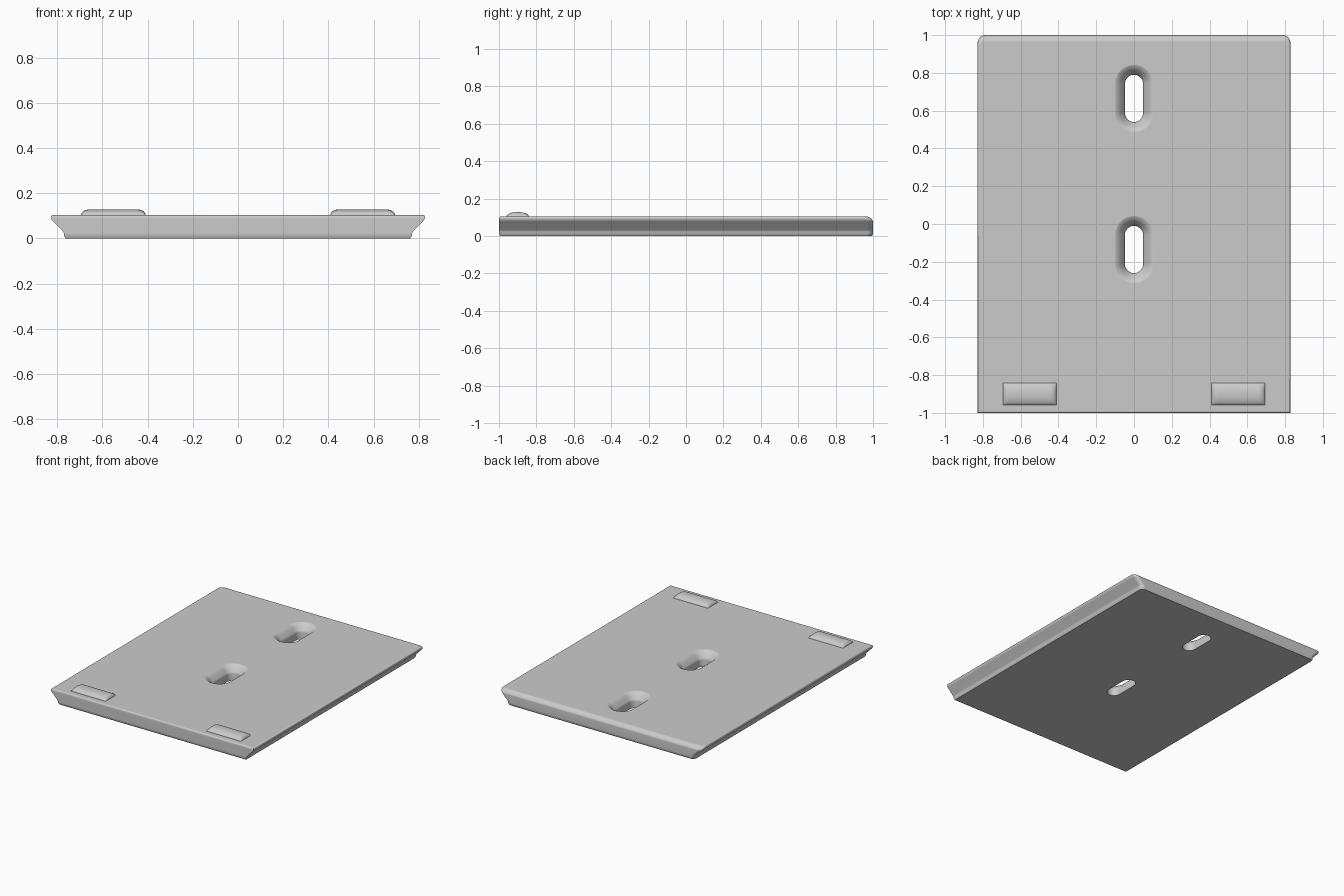
import bpy, bmesh, math

cube = bpy.data.objects.get("Cube")
if cube:
    bpy.data.objects.remove(cube, do_unlink=True)

grey = bpy.data.materials.new("light grey")
grey.use_nodes = True
grey.diffuse_color = (0.6, 0.6, 0.6, 1)
grey.node_tree.nodes["Principled BSDF"].inputs["Base Color"].default_value = (0.6, 0.6, 0.6, 1)

TOP = 0.104


def loft(name, rings):
    """Skin a stack of equal-length closed rings and cap both ends."""
    bm = bmesh.new()
    loops = [[bm.verts.new(p) for p in ring] for ring in rings]
    for a, b in zip(loops, loops[1:]):
        for i in range(len(a)):
            j = (i + 1) % len(a)
            bm.faces.new((a[i], a[j], b[j], b[i]))
    bm.faces.new(loops[0][::-1])
    bm.faces.new(loops[-1])
    bmesh.ops.recalc_face_normals(bm, faces=bm.faces)
    mesh = bpy.data.meshes.new(name)
    bm.to_mesh(mesh)
    bm.free()
    mesh.materials.append(grey)
    obj = bpy.data.objects.new(name, mesh)
    bpy.context.collection.objects.link(obj)
    return obj


def activate(obj):
    bpy.ops.object.select_all(action='DESELECT')
    obj.select_set(True)
    bpy.context.view_layer.objects.active = obj


def smooth(obj, degrees):
    activate(obj)
    bpy.ops.object.shade_smooth_by_angle(angle=math.radians(degrees))
    mod = obj.modifiers.new("flat_large_faces", 'WEIGHTED_NORMAL')
    mod.keep_sharp = True


def plate_ring(z, half, front, back, radius=0.03, steps=6):
    """Rectangle with square front corners and rounded back corners."""
    pts = [(-half, front, z), (half, front, z)]
    for side, start in ((1, 0), (-1, 90)):
        for i in range(steps + 1):
            a = math.radians(start + 90 * i / steps)
            pts.append((side * (half - radius) + radius * math.cos(a),
                        back - radius + radius * math.sin(a), z))
    return pts


def slot_ring(y, z, r, straight=0.077, steps=16):
    pts = []
    for side, start in ((1, 0), (-1, 180)):
        for i in range(steps + 1):
            a = math.radians(start + 180 * i / steps)
            pts.append((r * math.cos(a), y + side * straight + r * math.sin(a), z))
    return pts


# Plate: chamfered foot, flared sides, rounded back top edge
levels = [
    (0.0, 0.762, -0.994, 0.994), (0.012, 0.77, -1, 1), (0.022, 0.77, -1, 1),
    (0.032, 0.776, -1, 1), (0.076, 0.818, -1, 1), (0.084, 0.825, -1, 0.997),
    (0.093, 0.828, -1, 0.99), (0.099, 0.827, -0.998, 0.982),
    (0.103, 0.823, -0.994, 0.972), (TOP, 0.818, -0.989, 0.965),
]
plate = loft("mounting_plate", [plate_ring(*lv) for lv in levels])

# Two screw slots with a soft countersink
sink = [(-0.05, 0.048), (0.05, 0.048), (0.062, 0.056), (0.083, 0.072),
        (0.095, 0.084), (0.102, 0.097), (TOP + 0.001, 0.106)]
for y in (0.665, -0.135):
    cutter = loft("slot_cutter", [slot_ring(y, z, r) for z, r in sink])
    cutter.hide_render = True
    mod = plate.modifiers.new("slot", 'BOOLEAN')
    mod.operation = 'DIFFERENCE'
    mod.solver = 'EXACT'
    mod.object = cutter
    activate(plate)
    bpy.ops.object.modifier_apply(modifier=mod.name)
    bpy.data.objects.remove(cutter, do_unlink=True)
smooth(plate, 50)

# Two low rounded ridges near the front edge
for name, side in (("left_ridge", 1), ("right_ridge", -1)):
    rings = []
    ends = 6
    profile = [(-0.143 + 0.035 * (1 - math.cos(math.pi / 2 * i / ends)),
                math.sin(math.pi / 2 * i / ends)) for i in range(ends + 1)]
    profile += [(-x, h) for x, h in reversed(profile)]
    for x, h in profile:
        ring = [(side * 0.552 + x, -0.9 + 0.06 * math.cos(math.pi * i / 14),
                 TOP - 0.002 + 0.026 * h * math.sin(math.pi * i / 14) ** 0.9)
                for i in range(15)]
        ring += [(ring[0][0], -0.96, TOP - 0.01), (ring[0][0], -0.84, TOP - 0.01)]
        rings.append(ring)
    smooth(loft(name, rings), 50)
